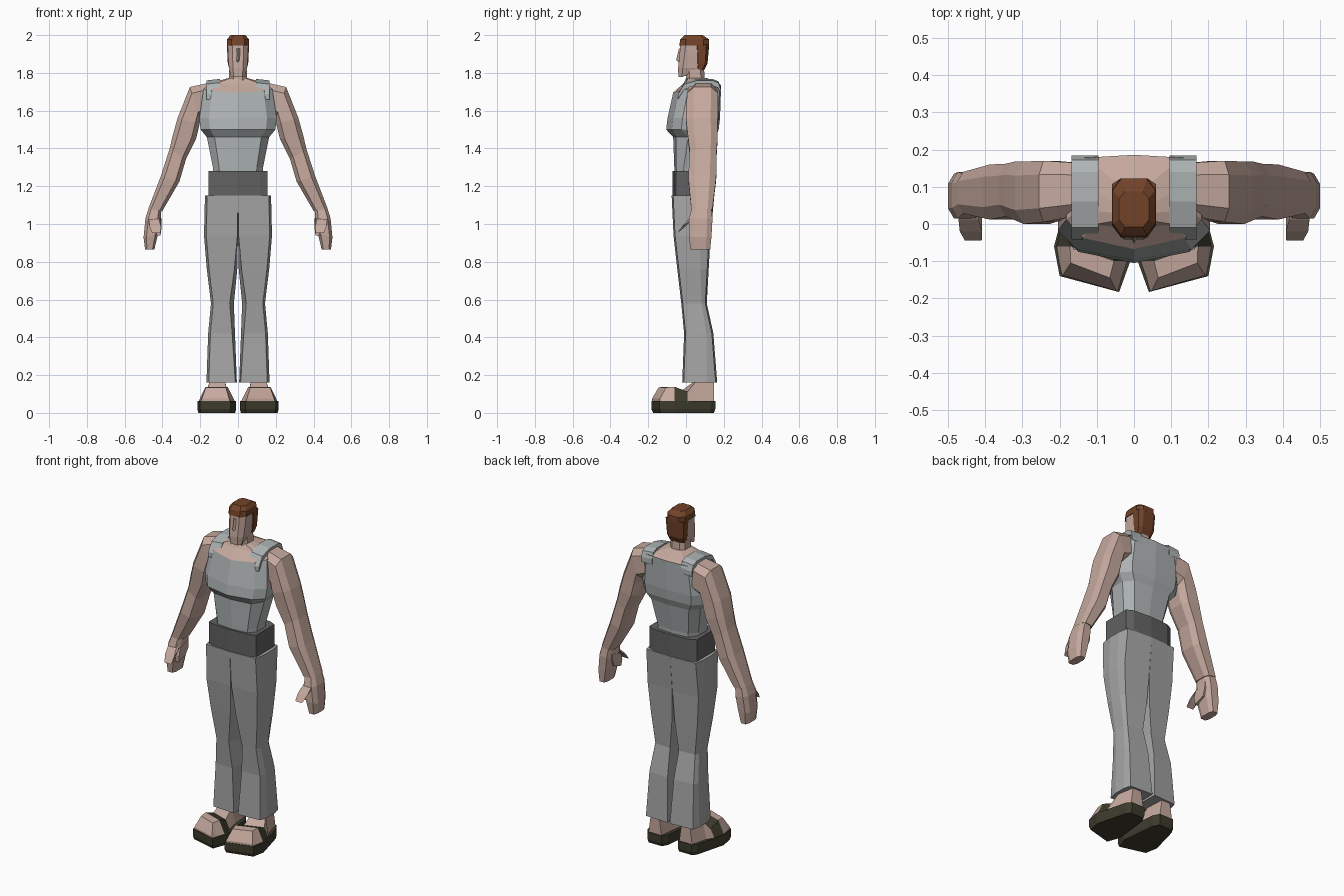
import bpy, bmesh
from mathutils import Vector


def material(name, r, g, b):
    m = bpy.data.materials.new(name)
    m.diffuse_color = (r, g, b, 1)
    return m


SKIN = material("skin", 0.56, 0.395, 0.34)
SHIRT = material("shirt_grey", 0.42, 0.45, 0.45)
PANTS = material("trouser_grey", 0.38, 0.38, 0.38)
BELT = material("belt_grey", 0.12, 0.12, 0.12)
HAIR = material("hair_brown", 0.17, 0.055, 0.022)
SOLE = material("sandal_olive", 0.047, 0.044, 0.026)


def loft(name, rings, mats, seg=None, side=1):
    """Skin closed rings of points; seg gives a material index per span."""
    bm = bmesh.new()
    loops = [[bm.verts.new((p[0] * side, p[1], p[2])) for p in r] for r in rings]
    n = len(loops[0])
    for i, (a, b) in enumerate(zip(loops, loops[1:])):
        for k in range(n):
            f = bm.faces.new((a[k], a[(k + 1) % n], b[(k + 1) % n], b[k]))
            f.material_index = seg[i] if seg else 0
    bm.faces.new(loops[0]).material_index = seg[0] if seg else 0
    bm.faces.new(loops[-1]).material_index = seg[-1] if seg else 0
    bmesh.ops.recalc_face_normals(bm, faces=bm.faces[:])
    me = bpy.data.meshes.new(name)
    bm.to_mesh(me)
    bm.free()
    for m in mats:
        me.materials.append(m)
    ob = bpy.data.objects.new(name, me)
    bpy.context.collection.objects.link(ob)
    return ob


def body_ring(z, w, f, b, fk=0.03, side=0.08, zb=None, bk=0.05):
    """Ten-sided symmetric ring: ridge at front and back, bevelled corners."""
    zb = z if zb is None else zb
    half = [(0.75 * w, f + fk, z + 0.01 * (zb != z)), (w, f + side, (z + zb) / 2),
            (w, b - bk, (z + zb) / 2), (0.75 * w, b, zb)]
    return ([(0, f, z)] + half + [(0, b + 0.008, zb)]
            + [(-x, y, h) for x, y, h in reversed(half)])


def oct_ring(z, w, f, b, c=0.5, dz=0.0):
    """Ring with chamfered ends; dz lifts the back."""
    e = (b - f) * 0.2
    pts = [(w * c, f, z), (w, f + e, z), (w, b - e, z + dz), (w * c, b, z + dz)]
    return pts + [(-x, y, h) for x, y, h in reversed(pts)]


def limb_ring(p, q, y0, y1):
    """Eight-sided limb section between inner point p and outer point q (x, z)."""
    p, q = Vector((p[0], 0, p[1])), Vector((q[0], 0, q[1]))
    c, h = (p + q) / 2, (q - p) / 2
    ym, yh = (y0 + y1) / 2, (y1 - y0) / 2
    out = []
    for a, b in ((-1, -.55), (-.6, -1), (.6, -1), (1, -.55),
                 (1, .55), (.6, 1), (-.6, 1), (-1, .55)):
        v = c + h * a
        out.append((v.x, ym + yh * b, v.z))
    return out


# Torso: vest, then bare shoulders rising to the neck
torso = loft("torso", [
    body_ring(1.25, 0.130, -0.060, 0.120, 0.01, 0.05),
    body_ring(1.30, 0.133, -0.062, 0.122, 0.01, 0.05),
    body_ring(1.46, 0.165, -0.068, 0.150, 0.015),
    body_ring(1.50, 0.198, -0.105, 0.165),
    body_ring(1.56, 0.205, -0.098, 0.172),
    body_ring(1.695, 0.182, -0.068, 0.178, zb=1.735),
    body_ring(1.745, 0.150, -0.012, 0.165, 0.01, 0.05),
    body_ring(1.772, 0.052, 0.000, 0.105, 0.01, 0.03),
], [SHIRT, SKIN], [0, 0, 0, 0, 0, 1, 1])
for f in torso.data.polygons:      # armholes
    if f.center.z > 1.57 and abs(f.normal.x) > 0.9:
        f.material_index = 1

loft("belt", [body_ring(z, 0.156, -0.072, 0.14, 0.008, 0.02, bk=0.02)
              for z in (1.13, 1.28)], [BELT])

# Neck, face, nose
loft("neck", [oct_ring(1.74, 0.05, 0.0, 0.1), oct_ring(1.84, 0.045, 0.0, 0.095)], [SKIN])
loft("face", [
    oct_ring(1.778, 0.038, -0.040, 0.05, 0.6, 0.025),
    oct_ring(1.825, 0.048, -0.042, 0.085, 0.55),
    oct_ring(1.90, 0.053, -0.034, 0.10, 0.55),
    oct_ring(1.955, 0.055, -0.030, 0.11, 0.55)], [SKIN])
loft("nose", [[(-0.012, -0.03, z), (0, y, z), (0.012, -0.03, z)]
              for z, y in ((1.855, -0.036), (1.868, -0.052), (1.93, -0.037))], [SKIN])

# Hair: cap and the block down the nape
loft("hair_cap", [
    oct_ring(1.945, 0.059, -0.036, 0.123, 0.6),
    oct_ring(1.978, 0.057, -0.030, 0.122, 0.6),
    oct_ring(2.0, 0.040, -0.008, 0.088, 0.6)], [HAIR])
loft("hair_back", [
    oct_ring(1.815, 0.045, 0.055, 0.096, 0.6),
    oct_ring(1.85, 0.054, 0.052, 0.114, 0.6),
    oct_ring(1.95, 0.059, 0.045, 0.123, 0.6)], [HAIR])


def leg_ring(z, xi, xo, f, b, d):
    m = (f + b) / 2
    return [(xi + d, f, z), (xo - 0.012, f + 0.008, z), (xo, m - 0.03, z),
            (xo, m + 0.04, z), (xo - 0.012, b - 0.008, z), (xi + d * 0.3, b, z),
            (xi, m, z)]


for s, tag in ((1, "right"), (-1, "left")):
    # Vest strap over the shoulder
    path = [(-0.042, 1.695), (-0.01, 1.748), (0.06, 1.768), (0.14, 1.768),
            (0.172, 1.755), (0.184, 1.72)]
    loft("vest_strap_" + tag, [
        [(0.095, y, z), (0.168, y, z - 0.008), (0.168, y, z - 0.035), (0.095, y, z - 0.035)]
        for y, z in path], [SHIRT], side=s)

    # Arm from shoulder to wrist
    loft("arm_" + tag, [
        limb_ring((0.150, 1.58), (0.165, 1.745), 0.02, 0.165),
        limb_ring((0.200, 1.56), (0.255, 1.725), 0.005, 0.170),
        limb_ring((0.203, 1.53), (0.320, 1.56), 0.0, 0.168),
        limb_ring((0.222, 1.45), (0.345, 1.47), 0.01, 0.168),
        limb_ring((0.275, 1.345), (0.363, 1.395), 0.02, 0.162),
        limb_ring((0.310, 1.225), (0.408, 1.255), 0.012, 0.160),
        limb_ring((0.400, 1.07), (0.475, 1.08), 0.028, 0.140)], [SKIN], side=s)

    # Hand, folded finger pad and thumb
    loft("hand_" + tag, [
        limb_ring((0.405, 1.08), (0.473, 1.085), 0.03, 0.135),
        limb_ring((0.410, 1.02), (0.490, 1.03), 0.015, 0.140),
        limb_ring((0.422, 0.95), (0.500, 0.93), 0.015, 0.135),
        limb_ring((0.443, 0.865), (0.492, 0.865), 0.025, 0.128)], [SKIN], side=s)
    for part, a, b in (("thumb", (0.445, 0.03, 1.035), (0.432, -0.03, 0.965)),
                       ("fingers", (0.425, 0.075, 1.03), (0.425, 0.06, 0.95))):
        w = 0.03 if part == "thumb" else 0.02
        g = 0.02 if part == "thumb" else 0.045
        loft(part + "_" + tag, [
            [(c[0] + i * w * k, c[1] + j * g * k, c[2] + j * 0.012)
             for i, j in ((-1, -1), (1, -1), (1, 1), (-1, 1))]
            for c, k in ((a, 0.9), (tuple((u + v) / 2 for u, v in zip(a, b)), 1.0), (b, 0.75))],
            [SKIN], side=s)

    # Trouser leg, joined at the middle above the crotch
    loft("trouser_leg_" + tag, [
        leg_ring(1.15, 0.0, 0.175, -0.076, 0.150, 0),
        leg_ring(0.94, 0.0, 0.180, -0.066, 0.130, 0.003),
        leg_ring(0.76, 0.004, 0.165, -0.046, 0.120, 0.015),
        leg_ring(0.58, 0.022, 0.143, -0.025, 0.110, 0.022),
        leg_ring(0.42, 0.016, 0.158, -0.010, 0.145, 0.015),
        leg_ring(0.16, 0.006, 0.167, -0.020, 0.165, 0.008)], [PANTS], side=s)

    # Sandal sole
    outline = [(0.010, -0.10), (0.040, -0.183), (0.200, -0.14), (0.215, -0.06),
               (0.165, 0.13), (0.145, 0.155), (0.055, 0.155), (0.035, 0.12)]
    loft("sandal_sole_" + tag, [
        [(0.11 + (x - 0.11) * k, y * k, z) for x, y in outline]
        for z, k in ((0.0, 0.95), (0.02, 1.0), (0.064, 1.0))], [SOLE], side=s)

    # Foot with the dark strap across the instep
    sections = [(-0.180, -0.138, 0.042, 0.197, 0.075, 0.005),
                (-0.145, -0.105, 0.030, 0.205, 0.135, 0.035),
                (-0.100, -0.060, 0.014, 0.212, 0.138, 0.040),
                (-0.030, 0.008, 0.030, 0.198, 0.112, 0.030),
                (0.040, 0.050, 0.045, 0.170, 0.165, 0.022),
                (0.148, 0.148, 0.058, 0.145, 0.165, 0.015)]
    loft("foot_" + tag, [
        [(xi, yi, 0.055), (xo, yo, 0.055), (xo - c, yo, zt), (xi + c, yi, zt)]
        for yi, yo, xi, xo, zt, c in sections],
        [SKIN, SOLE], [0, 0, 1, 0, 0], side=s)
